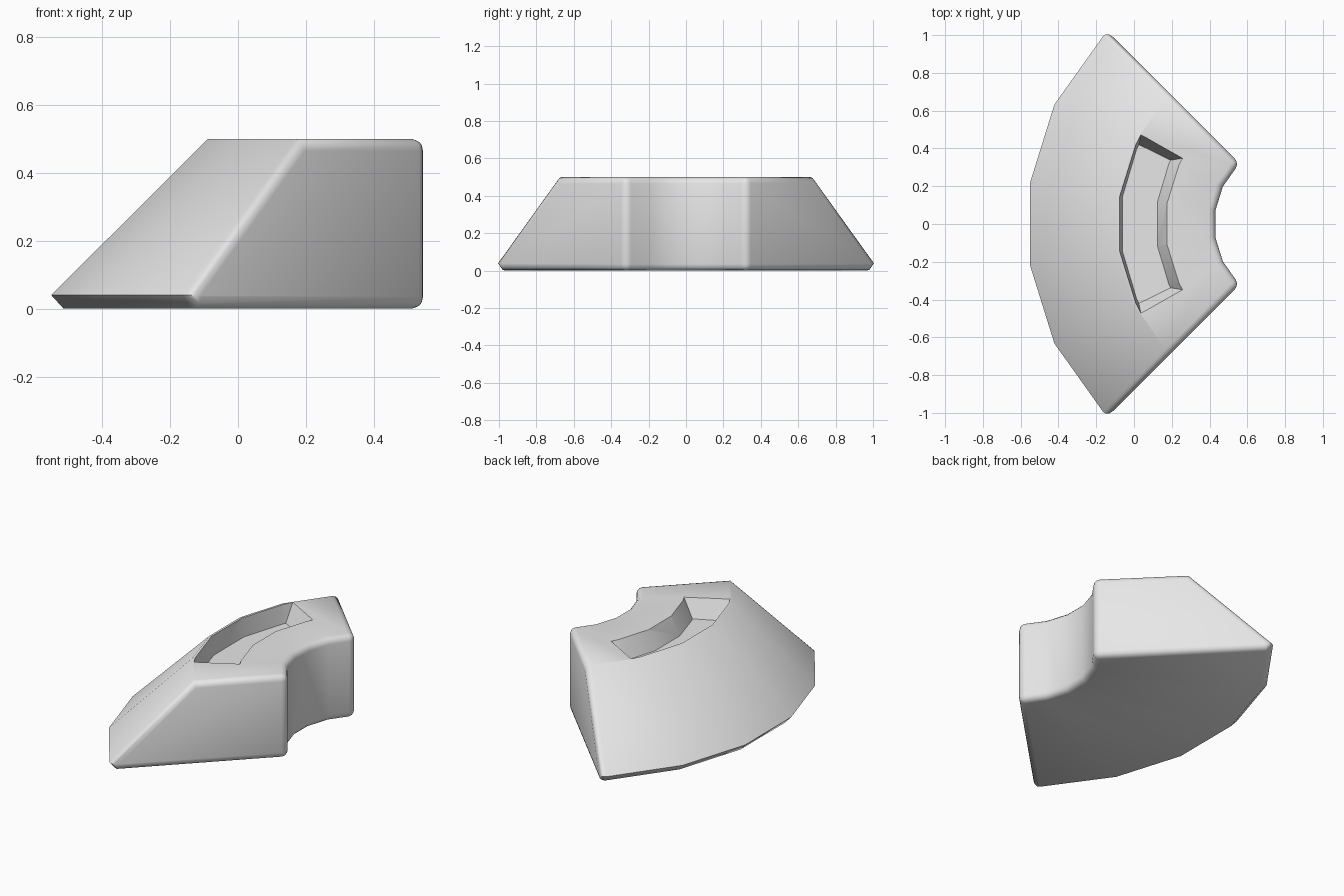
import bpy, bmesh, math

if "Cube" in bpy.data.objects:
    bpy.data.objects.remove(bpy.data.objects["Cube"])

CX = 0.88                      # centre of the ring the block is cut from
ANGLES = [-45, -25.9, -8.7, 8.7, 25.9, 45]


def polar(r, z, deg):
    a = math.radians(deg)
    return (CX - r * math.cos(a), r * math.sin(a), z)


def sweep(name, profile, angle_sets):
    """Sweep an (r, z) profile around the centre; one angle list per profile point."""
    bm = bmesh.new()
    count, n = len(angle_sets[0]), len(profile)
    rings = [[bm.verts.new(polar(r, z, angle_sets[k][i])) for k, (r, z) in enumerate(profile)]
             for i in range(count)]
    for a, b in zip(rings, rings[1:]):
        for k in range(n):
            bm.faces.new((a[k], a[(k + 1) % n], b[(k + 1) % n], b[k]))
    bm.faces.new(rings[0])
    bm.faces.new(rings[-1])
    bmesh.ops.recalc_face_normals(bm, faces=bm.faces)
    mesh = bpy.data.meshes.new(name)
    obj = bpy.data.objects.new(name, mesh)
    bpy.context.collection.objects.link(obj)
    return obj, bm, rings


# Sloped ring segment
profile = [(0.455, 0), (1.41, 0), (1.447, 0.04), (0.98, 0.5), (0.455, 0.5)]
block, bm, rings = sweep("curved_block", profile, [ANGLES] * len(profile))

# Rounded end outlines and inner rims
edges = set()
for ring in (rings[0], rings[-1]):
    for k in range(len(ring)):
        edges.add(bm.edges.get((ring[k], ring[(k + 1) % len(ring)])))
for a, b in zip(rings, rings[1:]):
    for k in (0, 4):
        edges.add(bm.edges.get((a[k], b[k])))
bmesh.ops.bevel(bm, geom=list(edges), offset=0.035, segments=3, profile=0.5,
                affect='EDGES', clamp_overlap=True)
bmesh.ops.recalc_face_normals(bm, faces=bm.faces)
bm.to_mesh(block.data)
bm.free()

# Tapered curved slot in the top
top = [-29.5, -25.9, -8.7, 8.7, 25.9, 29.5]
floor = [-26.2, -24.5, -8.7, 8.7, 24.5, 26.2]
cutter, bm, _ = sweep("slot_cutter", [(0.765, 0.39), (0.952, 0.39), (0.968, 0.51), (0.709, 0.51)],
                      [floor, floor, top, top])
bm.to_mesh(cutter.data)
bm.free()
cutter.hide_render = True

bpy.context.view_layer.objects.active = block
block.select_set(True)
cut = block.modifiers.new("slot", 'BOOLEAN')
cut.operation = 'DIFFERENCE'
cut.solver = 'EXACT'
cut.object = cutter
bpy.ops.object.modifier_apply(modifier=cut.name)
bpy.data.objects.remove(cutter)

# Colour and shading
grey = bpy.data.materials.new("light_grey")
grey.diffuse_color = (0.8, 0.8, 0.8, 1)
grey.use_nodes = True
grey.node_tree.nodes["Principled BSDF"].inputs["Base Color"].default_value = grey.diffuse_color
block.data.materials.clear()
block.data.materials.append(grey)
bpy.ops.object.shade_smooth_by_angle(angle=math.radians(50))
